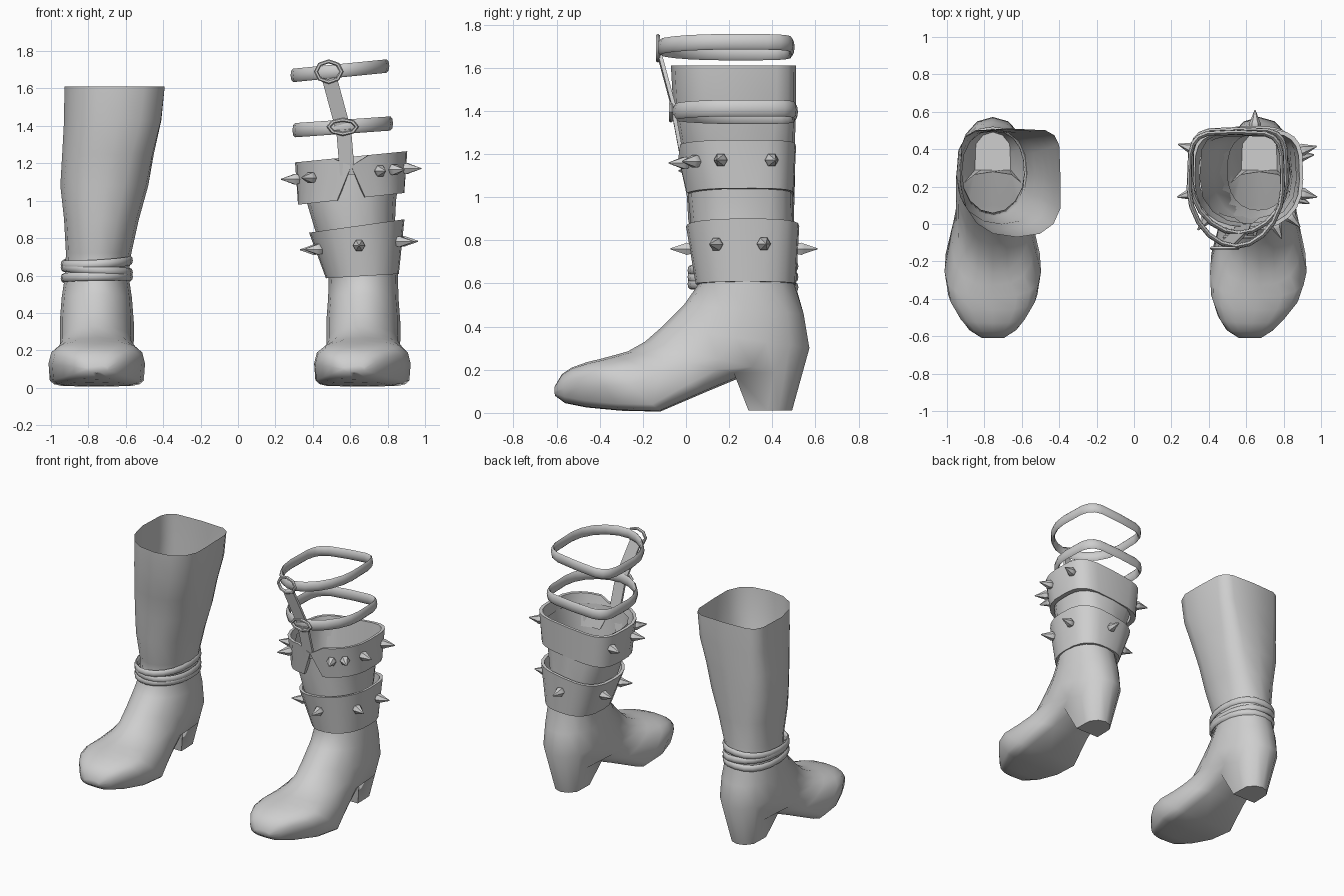
import bpy, bmesh, math
from mathutils import Vector

cube = bpy.data.objects.get("Cube")
if cube:
    bpy.data.objects.remove(cube, do_unlink=True)

grey = bpy.data.materials.new("light grey leather")
grey.diffuse_color = (0.62, 0.62, 0.62, 1)
grey.use_nodes = True
bsdf = grey.node_tree.nodes["Principled BSDF"]
bsdf.inputs["Base Color"].default_value = (0.62, 0.62, 0.62, 1)
bsdf.inputs["Roughness"].default_value = 0.7

SEG = 16


def power(v, e):
    return math.copysign(abs(v) ** e, v) if abs(v) > 1e-6 else 0.0


def ring_point(ring, t):
    """Ring = front (y, z), back (y, z), centre x, half width, front and back roundness, front skew."""
    front, back, xc, hw, ef, eb, skew = ring
    c, s = math.cos(t), math.sin(t)
    e = ef if c > 0 else eb
    u = power(c, e)
    k = 0.5 + 0.5 * u
    return Vector((xc + hw * power(s, e) + skew * max(u, 0),
                   back[0] + (front[0] - back[0]) * k,
                   back[1] + (front[1] - back[1]) * k))


def make_object(name, bm, angle=50):
    bmesh.ops.recalc_face_normals(bm, faces=bm.faces)
    mesh = bpy.data.meshes.new(name)
    bm.to_mesh(mesh)
    bm.free()
    mesh.materials.append(grey)
    obj = bpy.data.objects.new(name, mesh)
    bpy.context.collection.objects.link(obj)
    bpy.ops.object.select_all(action='DESELECT')
    obj.select_set(True)
    bpy.context.view_layer.objects.active = obj
    bpy.ops.object.shade_smooth_by_angle(angle=math.radians(angle))


def bridge(rows, cap_start=False, cap_end=False, wrap=False):
    """Bridge closed rows of points; returns the bmesh and its faces by row."""
    bm = bmesh.new()
    vs = [[bm.verts.new(p) for p in r] for r in rows]
    n = len(vs[0])
    faces = []
    for i in range(len(vs) if wrap else len(vs) - 1):
        a, b = vs[i], vs[(i + 1) % len(vs)]
        faces.append([bm.faces.new((a[j], a[(j + 1) % n], b[(j + 1) % n], b[j]))
                      for j in range(n)])
    if cap_start:
        bm.faces.new(vs[0])
    if cap_end:
        bm.faces.new(vs[-1])
    return bm, faces


def skin(name, rows, cap_start=False, cap_end=False, wrap=False, angle=50):
    make_object(name, bridge(rows, cap_start, cap_end, wrap)[0], angle)


def row(ring, n=SEG):
    return [ring_point(ring, math.tau * i / n) for i in range(n)]


def level(z, front, back, xc, hw, ef=1.0, eb=1.0, skew=0.0):
    return ((front, z), (back, z), xc, hw, ef, eb, skew)


# Foot sections fanning from the ankle to the toe:
# front y, z, back y, z, half width, front and back roundness, toe shift
FOOT = [
    (-0.01, 0.50, 0.545, 0.46, 0.188, 1.0, 0.9, 0),
    (-0.11, 0.40, 0.572, 0.30, 0.198, 1.0, 0.9, 0),
    (-0.19, 0.33, 0.49, 0.17, 0.198, 1.0, 0.8, 0),
    (-0.27, 0.285, 0.28, 0.175, 0.195, 0.9, 0.7, 0),
    (-0.33, 0.268, 0.10, 0.10, 0.22, 0.85, 0.55, 0),
    (-0.39, 0.252, -0.12, 0.006, 0.258, 0.75, 0.33, 0.1),
    (-0.46, 0.235, -0.30, 0.010, 0.238, 0.75, 0.35, 0.4),
    (-0.53, 0.21, -0.46, 0.025, 0.18, 0.75, 0.45, 0.8),
    (-0.575, 0.18, -0.56, 0.045, 0.125, 0.8, 0.6, 1),
    (-0.61, 0.12, -0.608, 0.08, 0.06, 1.0, 1.0, 1),
]


def boot(side, xc, toe_shift, shaft):
    rings = list(shaft)
    for fy, fz, by, bz, hw, ef, eb, k in FOOT:
        rings.append(((fy, fz), (by, bz), xc + toe_shift * k, hw, ef, eb, 0))
    bm, faces = bridge([row(r) for r in rings], cap_end=True)
    # Draw the heel down out of the rear underside
    first = len(shaft) + 1
    patch = [faces[i][j] for i in (first, first + 1) for j in range(6, 10)]
    made = bmesh.ops.extrude_face_region(bm, geom=patch)["geom"]
    bmesh.ops.delete(bm, geom=patch, context='FACES_ONLY')
    for v in made:
        if isinstance(v, bmesh.types.BMVert):
            v.co = (xc + (v.co.x - xc) * 0.62,
                    0.29 + max(0, v.co.y - 0.28) / 0.29 * 0.2, 0.01)
    make_object(side + "_boot", bm)


# Tall right boot with a square-backed opening
boot("right", -0.755, 0.0, [
    level(1.61, -0.07, 0.51, -0.66, 0.268, 0.8, 0.38, 0.035),
    level(1.43, -0.06, 0.51, -0.67, 0.26, 0.8, 0.4, 0.03),
    level(1.25, -0.03, 0.505, -0.695, 0.245, 0.85, 0.5, 0.02),
    level(1.08, 0.0, 0.505, -0.715, 0.235, 0.9, 0.6, 0.01),
    level(0.90, 0.01, 0.50, -0.73, 0.20, 0.9, 0.7),
    level(0.72, 0.04, 0.50, -0.745, 0.175, 1, 0.85),
    level(0.60, 0.06, 0.505, -0.755, 0.17, 1, 0.9)])

# Short left boot
boot("left", 0.67, -0.05, [
    level(1.19, 0.0, 0.49, 0.61, 0.26, 0.9, 0.5),
    level(1.00, 0.01, 0.495, 0.605, 0.24, 0.9, 0.6),
    level(0.80, 0.03, 0.495, 0.63, 0.205, 0.9, 0.8),
    level(0.60, 0.06, 0.50, 0.67, 0.185, 1, 0.9)])


def loop(name, ring, tilt_x, dr, dz, tilt_y=0.0):
    """Flattened closed strap following a ring."""
    mid = Vector((ring[2], (ring[0][0] + ring[1][0]) / 2, 0))
    rows = []
    for p in row(ring, 20):
        d = p - mid
        d.z = 0
        p.z += tilt_x * d.x + tilt_y * d.y
        d.normalize()
        rows.append([p + d * dr * math.cos(a) + Vector((0, 0, dz * math.sin(a)))
                     for a in [math.tau * k / 8 for k in range(8)]])
    skin(name, rows, wrap=True)


# Crossed straps round the right ankle
for i, (z, tx, ty) in enumerate([(0.67, 0.06, 0.04), (0.63, -0.08, 0.0), (0.59, 0.02, -0.03)]):
    loop("right_ankle_strap_%d" % (i + 1), level(z, 0.02, 0.508, -0.755, 0.18, 0.95, 0.85),
         tx, 0.013, 0.024, ty)

# Open straps above the left boot
loop("upper_loop_strap", level(1.695, -0.12, 0.49, 0.545, 0.25, 1.05, 0.42), 0.10, 0.014, 0.036)
loop("lower_loop_strap", level(1.395, -0.05, 0.505, 0.56, 0.255, 1.05, 0.42), 0.07, 0.014, 0.038)


def link_ring(name, centre, rx, rz, thick=0.011):
    rows = []
    for i in range(8):
        a = math.tau * i / 8
        d = Vector((math.cos(a), 0, math.sin(a)))
        p = Vector(centre) + Vector((rx * d.x, 0, rz * d.z))
        rows.append([p + d * thick * math.cos(b) + Vector((0, thick * math.sin(b), 0))
                     for b in [math.tau * k / 6 for k in range(6)]])
    skin(name, rows, wrap=True)


link_ring("upper_link_ring", (0.485, -0.13, 1.69), 0.068, 0.055)
link_ring("lower_link_ring", (0.56, -0.07, 1.395), 0.075, 0.038)


def strap(name, p, q, width, thick):
    """Flat upright strip between two points."""
    p, q = Vector(p), Vector(q)
    d = (q - p).normalized()
    side = d.cross(Vector((0, 1, 0))).normalized() * width / 2
    out = d.cross(side).normalized() * thick / 2
    skin(name, [[c + side + out, c - side + out, c - side - out, c + side - out]
                for c in (p, q)], True, True, angle=30)


strap("upper_front_strap", (0.49, -0.12, 1.65), (0.555, -0.055, 1.41), 0.08, 0.018)
strap("lower_front_strap", (0.565, -0.055, 1.38), (0.585, -0.01, 1.14), 0.08, 0.018)


def cuff(name, top, bottom, tilt_top, tilt_bottom, gap=0.0, dip=0.0):
    """Thick flared band with slanting edges, its front corners cut away by gap degrees."""
    stations = []
    for i in range(25 if gap else 24):
        section = []
        for ring, tilt, cut, notch, inset in (
                (bottom, tilt_bottom, gap, 0, 0.03), (bottom, tilt_bottom, gap, 0, 0),
                (top, tilt_top, 0, dip, 0), (top, tilt_top, 0, dip, 0.02)):
            (fy, z), (by, _), xc, hw, ef, eb, skew = ring
            cut = math.radians(cut)
            p = ring_point(((fy + inset, z), (by - inset, z), xc, hw - inset, ef, eb, skew),
                           cut + (math.tau - 2 * cut) * i / 24)
            p.z += tilt * (p.x - xc) - (notch if i in (0, 24) else 0)
            section.append(p)
        stations.append(section)
    skin(name, stations, gap > 0, gap > 0, gap == 0, angle=40)


LOW_TOP = level(0.865, 0.0, 0.525, 0.635, 0.255, 0.9, 0.65)
LOW_BOT = level(0.597, 0.045, 0.51, 0.665, 0.195, 0.9, 0.75)
UP_TOP = level(1.235, -0.035, 0.51, 0.605, 0.30, 0.85, 0.5)
UP_BOT = level(1.01, 0.0, 0.50, 0.605, 0.285, 0.85, 0.55)
cuff("lower_cuff", LOW_TOP, LOW_BOT, 0.14, 0.06)
cuff("upper_cuff", UP_TOP, UP_BOT, 0.10, 0.11, 12, 0.05)


def spike(name, top, bottom, k, degrees, tilt):
    """Hexagonal stud standing out of a cuff."""
    t = math.radians(degrees)

    def at(u):
        return ring_point(bottom, u).lerp(ring_point(top, u), k)
    p = at(t)
    tangent = at(t + 0.05) - at(t - 0.05)
    out = Vector((tangent.y, -tangent.x, 0)).normalized()
    if out.dot(p - Vector((0.62, 0.25, p.z))) < 0:
        out = -out
    p.z += tilt * (p.x - 0.62)
    side = out.cross(Vector((0, 0, 1)))
    rows = []
    for dist, r in ((-0.01, 0.026), (0.015, 0.033), (0.03, 0.026), (0.09, 0.003)):
        rows.append([p + out * dist + (side * math.cos(a) + Vector((0, 0, math.sin(a)))) * r
                     for a in [math.tau * j / 6 for j in range(6)]])
    skin(name, rows, True, True, angle=40)


for i, deg in enumerate((0, 63, 103, 180, 256, 297)):
    spike("lower_cuff_spike_%d" % (i + 1), LOW_TOP, LOW_BOT, 0.6, deg, 0.1)
for i, deg in enumerate((27, 46, 76, 110, 248, 284, 318)):
    spike("upper_cuff_spike_%d" % (i + 1), UP_TOP, UP_BOT, 0.6, deg, 0.1)
